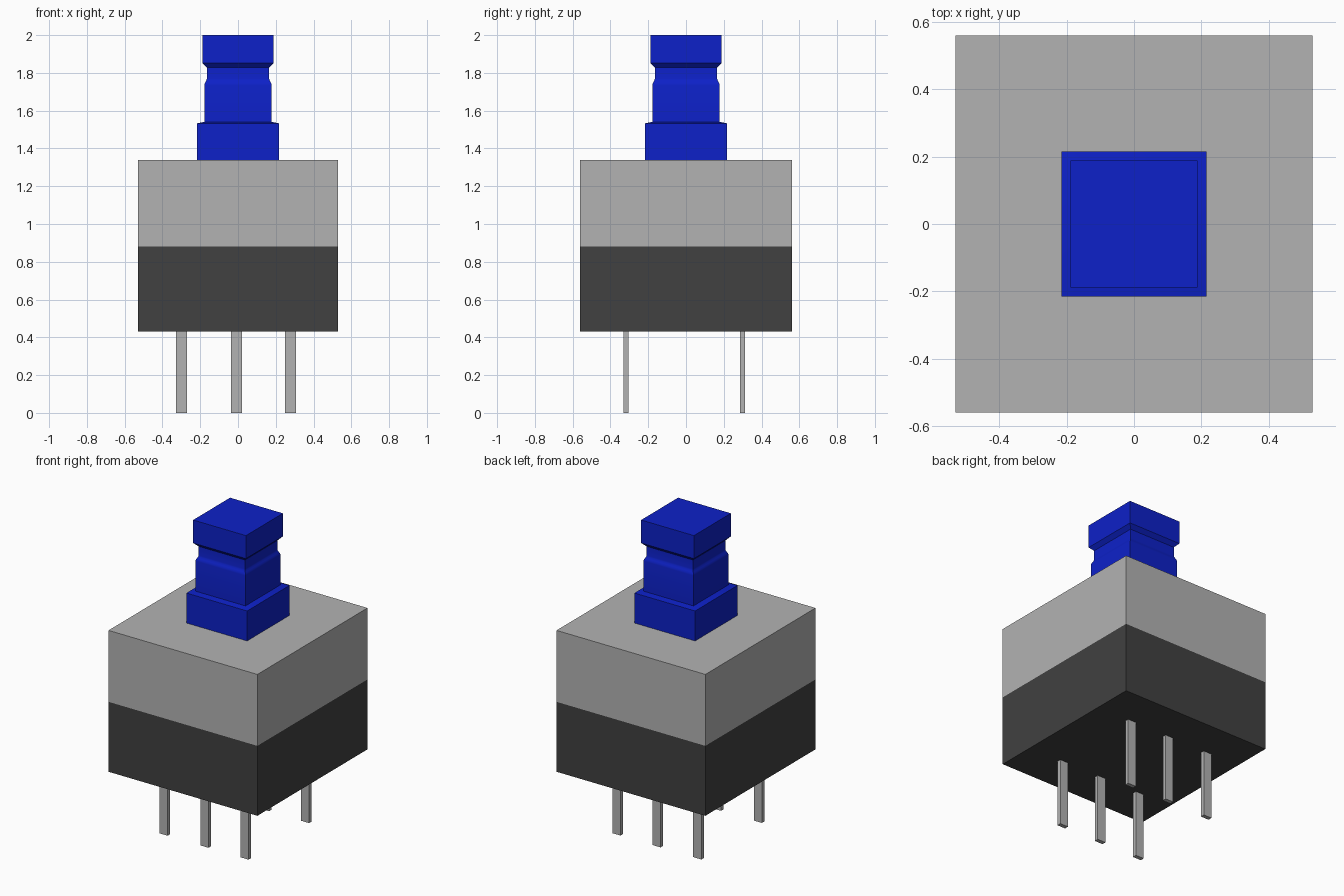
import bpy, bmesh, math

cube = bpy.data.objects.get("Cube")
if cube:
    bpy.data.objects.remove(cube, do_unlink=True)


def material(name, rgb):
    m = bpy.data.materials.new(name)
    m.use_nodes = True
    m.diffuse_color = (*rgb, 1)
    m.node_tree.nodes["Principled BSDF"].inputs["Base Color"].default_value = (*rgb, 1)
    return m


grey = material("light grey", (0.45, 0.45, 0.45))
dark = material("dark grey", (0.052, 0.052, 0.052))
blue = material("blue", (0.004, 0.015, 0.58))


def add_object(name, bm, mat):
    bmesh.ops.recalc_face_normals(bm, faces=bm.faces)
    mesh = bpy.data.meshes.new(name)
    bm.to_mesh(mesh)
    bm.free()
    mesh.materials.append(mat)
    ob = bpy.data.objects.new(name, mesh)
    bpy.context.collection.objects.link(ob)
    return ob


def square_loft(name, profile, mat):
    """Stack rectangular sections (half x, half y, z) and cap both ends."""
    bm = bmesh.new()
    rings = [[bm.verts.new((sx * hx, sy * hy, z))
              for sx, sy in ((-1, -1), (1, -1), (1, 1), (-1, 1))]
             for hx, hy, z in profile]
    for a, b in zip(rings, rings[1:]):
        for i in range(4):
            j = (i + 1) % 4
            bm.faces.new((a[i], a[j], b[j], b[i]))
    bm.faces.new(rings[0][::-1])
    bm.faces.new(rings[-1])
    return add_object(name, bm, mat)


# Two-tone switch housing
square_loft("lower_housing", [(0.53, 0.56, 0.43), (0.53, 0.56, 0.88)], dark)
square_loft("upper_housing", [(0.53, 0.56, 0.88), (0.53, 0.56, 1.34)], grey)

# Square plunger: wide foot, stem with a rounded shoulder, neck and cap
profile = [(0.216, 1.34), (0.216, 1.533), (0.178, 1.541), (0.178, 1.735)]
for k in range(1, 5):
    t = k / 4
    profile.append((0.1715 + 0.0065 * math.cos(math.pi * t), 1.735 + 0.035 * t))
profile += [(0.165, 1.828), (0.188, 1.852), (0.188, 2.0)]
plunger = square_loft("plunger", [(h, h, z) for h, z in profile], blue)
bpy.context.view_layer.objects.active = plunger
plunger.select_set(True)
bpy.ops.object.shade_smooth_by_angle(angle=math.radians(30))
plunger.select_set(False)

# Two rows of three flat contact pins
for row, y in (("front", -0.317), ("back", 0.299)):
    for side, x in (("right", -0.299), ("middle", -0.008), ("left", 0.277)):
        pin = square_loft(f"{row}_{side}_pin",
                          [(0.029, 0.013, 0), (0.029, 0.013, 0.43)], grey)
        pin.location = (x, y, 0)
